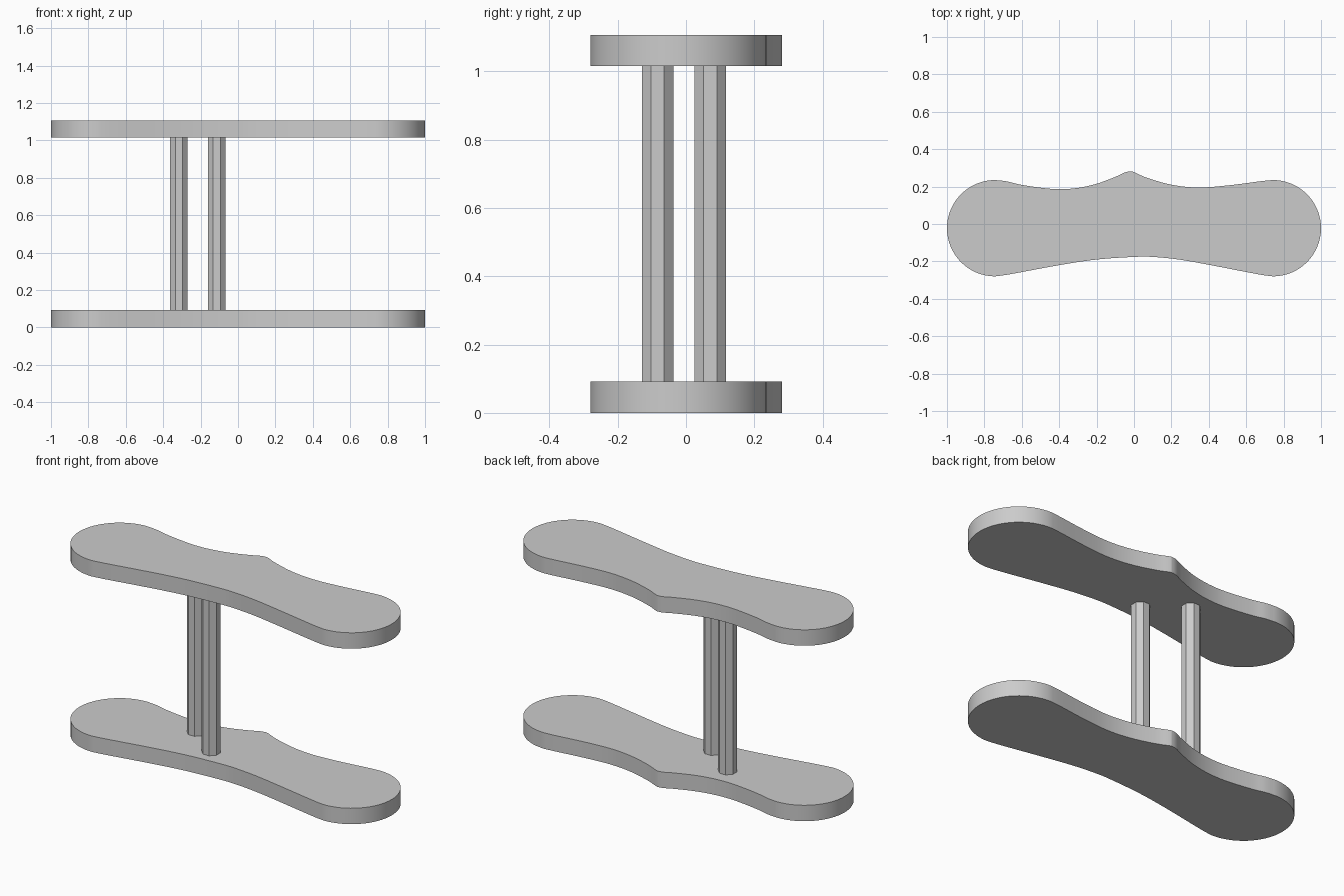
import bpy, bmesh, math
from mathutils import Vector

cube = bpy.data.objects.get("Cube")
if cube:
    bpy.data.objects.remove(cube, do_unlink=True)

# Single grey material
grey = bpy.data.materials.new("plain_grey")
grey.use_nodes = True
colour = (0.6, 0.6, 0.6, 1)
grey.diffuse_color = colour
grey.node_tree.nodes["Principled BSDF"].inputs["Base Color"].default_value = colour

PLATE = 0.092
TOP_Z = 1.015
END_X, END_Y, END_R = 0.7425, -0.0225, 0.2575


def spline(points, steps=5):
    """Smooth path through the points, without the last one."""
    pts = [Vector(p) for p in points]
    pts = [2 * pts[0] - pts[1]] + pts + [2 * pts[-1] - pts[-2]]
    path = []
    for a, b, c, d in zip(pts, pts[1:], pts[2:], pts[3:]):
        for i in range(steps):
            t = i / steps
            path.append(0.5 * (2 * b + (c - a) * t + (2 * a - 5 * b + 4 * c - d) * t**2
                               + (3 * b - a - 3 * c + d) * t**3))
    return path


def arc(cx, start, steps=32):
    """Half circle running counter-clockwise, without its last point."""
    return [Vector((cx + END_R * math.cos(start + math.pi * i / steps),
                    END_Y + END_R * math.sin(start + math.pi * i / steps)))
            for i in range(steps)]


def prism(name, outline, z, height):
    """Extrude a flat outline upwards."""
    bm = bmesh.new()
    face = bm.faces.new([bm.verts.new((p[0], p[1], z)) for p in outline])
    grown = bmesh.ops.extrude_face_region(bm, geom=[face], use_keep_orig=True)
    tops = [v for v in grown["geom"] if isinstance(v, bmesh.types.BMVert)]
    bmesh.ops.translate(bm, verts=tops, vec=(0, 0, height))
    bmesh.ops.recalc_face_normals(bm, faces=bm.faces)
    mesh = bpy.data.meshes.new(name)
    bm.to_mesh(mesh)
    bm.free()
    mesh.materials.append(grey)
    obj = bpy.data.objects.new(name, mesh)
    bpy.context.collection.objects.link(obj)
    return obj


# Plate outline: concave front, round ends, back edge with a small peak
front = [(-END_X, -0.28), (-0.66, -0.268), (-0.4, -0.22), (-0.2, -0.19), (0, -0.176),
         (0.1, -0.176), (0.24, -0.19), (0.4, -0.218), (0.66, -0.268), (END_X, -0.28)]
back = [(END_X, 0.235), (0.68, 0.229), (0.5, 0.206), (0.34, 0.195), (0.2, 0.21),
        (0.07, 0.247), (0, 0.277), (-0.02, 0.281), (-0.05, 0.275), (-0.1, 0.252),
        (-0.2, 0.215), (-0.3, 0.193), (-0.4, 0.186), (-0.5, 0.194), (-0.61, 0.211),
        (-0.68, 0.228), (-END_X, 0.235)]
outline = (spline(front) + arc(END_X, -math.pi / 2)
           + spline(back) + arc(-END_X, math.pi / 2))

for name, z in (("bottom_plate", 0), ("top_plate", TOP_Z)):
    plate = prism(name, outline, z, PLATE)
    bpy.ops.object.select_all(action="DESELECT")
    plate.select_set(True)
    bpy.context.view_layer.objects.active = plate
    bpy.ops.object.shade_smooth_by_angle(angle=math.radians(30))

# Two eight-sided posts between the plates
RADIUS = 0.0465 / math.cos(math.pi / 8)
for name, x, y in (("back_post", -0.316, 0.071), ("front_post", -0.114, -0.083)):
    ring = [(x + RADIUS * math.cos((i + 0.5) * math.pi / 4),
             y + RADIUS * math.sin((i + 0.5) * math.pi / 4)) for i in range(8)]
    prism(name, ring, PLATE, TOP_Z - PLATE)
